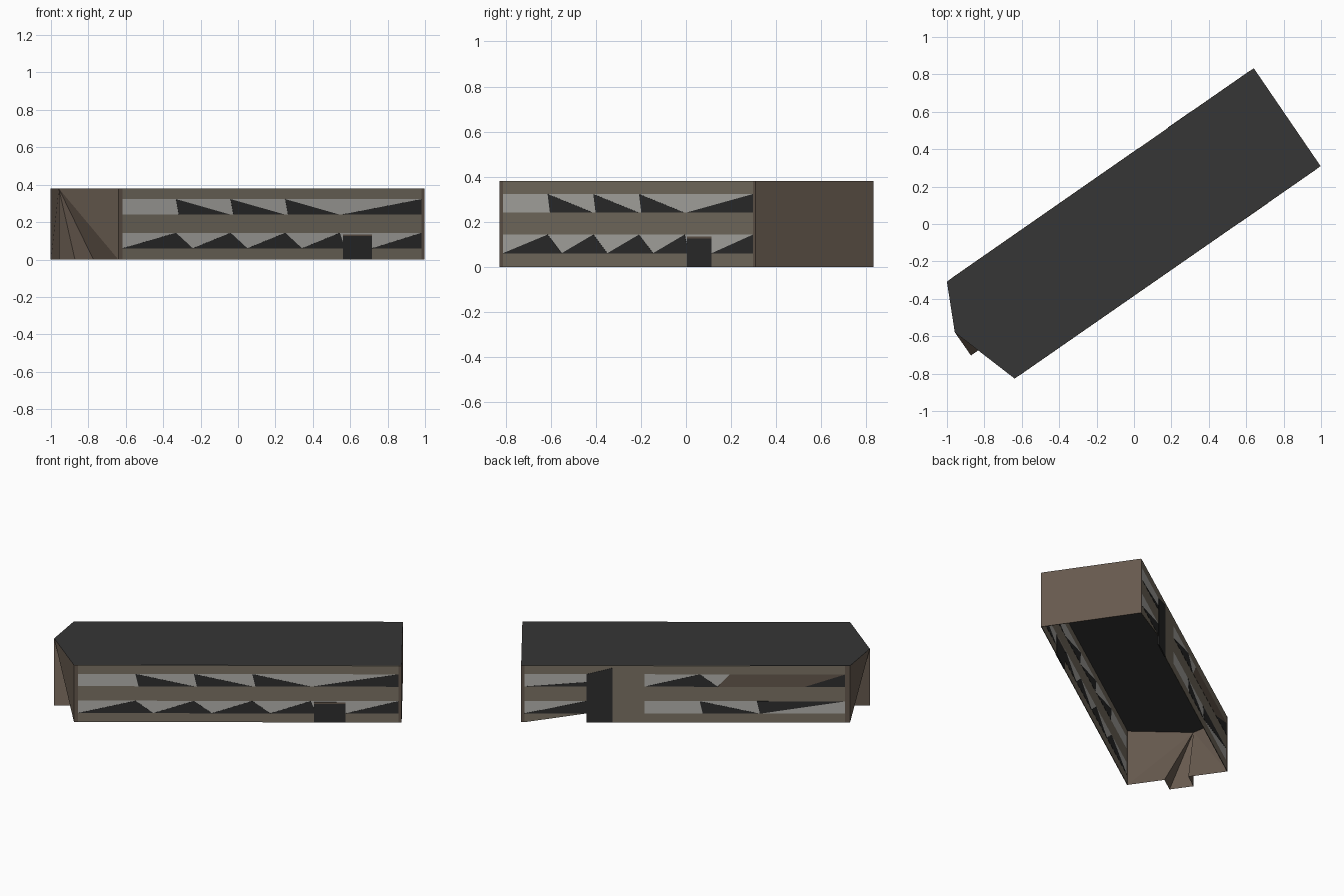
import bpy
import bmesh
from mathutils import Vector

cube = bpy.data.objects.get("Cube")
if cube:
    bpy.data.objects.remove(cube)


def material(name, rgb):
    lin = [((c / 255 + 0.055) / 1.055) ** 2.4 for c in rgb] + [1.0]
    m = bpy.data.materials.new(name)
    m.use_nodes = True
    m.diffuse_color = lin
    m.node_tree.nodes["Principled BSDF"].inputs["Base Color"].default_value = lin
    return m


ROOF = material("roof charcoal", (54, 54, 54))
DARK = material("dark glass", (46, 46, 46))
LIGHT = material("pale glass", (181, 180, 175))
TAUPE = material("taupe cladding", (124, 116, 102))
BROWN = material("brown cladding", (102, 89, 78))

HEIGHT = 0.38
LOW = (0.06, 0.143)      # lower window band
HIGH = (0.24, 0.323)     # upper window band

# Plan corners
A = Vector((-0.64, -0.825, 0))
B = Vector((0.995, 0.31, 0))
C = Vector((0.64, 0.83, 0))
D = Vector((-1.0, -0.31, 0))
UP = Vector((0, 0, HEIGHT))


def mesh_object(name, mat, points, faces):
    me = bpy.data.meshes.new(name)
    me.from_pydata([tuple(p) for p in points], [], faces)
    me.materials.append(mat)
    ob = bpy.data.objects.new(name, me)
    bpy.context.collection.objects.link(ob)
    return ob


def slab(name, mat, points, offset):
    """Thin prism around a flat outline, reaching offset to each side."""
    n = len(points)
    pts = [p - offset for p in points] + [p + offset for p in points]
    faces = [list(range(n))[::-1], list(range(n, 2 * n))]
    faces += [[i, (i + 1) % n, (i + 1) % n + n, i + n] for i in range(n)]
    ob = mesh_object(name, mat, pts, faces)
    bm = bmesh.new()
    bm.from_mesh(ob.data)
    bmesh.ops.recalc_face_normals(bm, faces=bm.faces)
    bm.to_mesh(ob.data)
    bm.free()


class Wall:
    """Long wall; outlines are given as (x, z) on its vertical plane."""

    def __init__(self, name, start, end):
        self.name, self.start = name, start
        self.slope = (end.y - start.y) / (end.x - start.x)
        self.normal = Vector((self.slope, -1, 0)).normalized()

    def plate(self, part, mat, outline, half=0.002):
        pts = [Vector((x, self.start.y + (x - self.start.x) * self.slope, z))
               for x, z in outline]
        slab(self.name + "_" + part, mat, pts, self.normal * half)

    def rect(self, part, mat, x0, x1, z0, z1, half=0.002):
        self.plate(part, mat, [(x0, z0), (x1, z0), (x1, z1), (x0, z1)], half)

    def panes(self, part, outlines, mat=DARK):
        for o in outlines:
            self.plate(part, mat, o, 0.003)


l0, l1 = LOW
h0, h1 = HIGH

# Front wall: cladding bands, window bands, corner strips
front = Wall("front", A, B)
x0, x1 = -0.62, 0.98
for z0, z1 in ((0, l0), (l1, h0), (h1, HEIGHT)):
    front.rect("cladding", TAUPE, x0, x1, z0, z1)
for z0, z1 in (LOW, HIGH):
    front.rect("window_band", LIGHT, x0, x1, z0, z1)
front.rect("corner_strip", BROWN, A.x, x0, 0, HEIGHT)
front.rect("corner_strip", BROWN, x1, B.x, 0, HEIGHT)

# Front dark panes: slanted halves of each window
step = 0.292
for i in range(3):
    x = -0.333 + i * step
    front.panes("upper_pane", [[(x, h1), (x + 0.015, h0), (x + step, h0)]])
for i in range(4):
    x = -0.333 + i * step
    left = x0 if i == 0 else x - 0.203
    right = min(x + 0.09, 0.57)
    front.panes("lower_pane", [[(left, l0), (right, l0), (x, l1)]])
front.panes("end_pane", [[(0.55, h0), (x1, h0), (x1, h1)],
                         [(0.715, l0), (x1, l0), (x1, l1)]])
front.rect("door", DARK, 0.56, 0.715, 0, 0.125, 0.004)
front.rect("door_lintel", BROWN, 0.56, 0.715, 0.125, 0.135, 0.004)

# Back wall: two window groups either side of a tall doorway
back = Wall("back", D, C)
w0, w1, d0, d1, w2, w3 = -0.975, 0.025, 0.185, 0.315, 0.315, 0.625
back.rect("top_cladding", TAUPE, w0, w3, h1, HEIGHT)
back.rect("middle_cladding", TAUPE, w0, w3, l1, h0)
back.rect("base_cladding", TAUPE, w0, d0, 0, l0)
back.plate("base_corner", TAUPE, [(w3, 0), (w3, l0), (w2, l0)])
for z0, z1 in (LOW, HIGH):
    back.rect("pier", TAUPE, w1, d0, z0, z1)
    back.rect("window_band", LIGHT, w0, w1, z0, z1)
    back.rect("window_band", LIGHT, w2, w3, z0, z1)
back.rect("corner_strip", BROWN, D.x, w0, 0, HEIGHT)
back.rect("corner_strip", BROWN, w3, C.x, 0, HEIGHT)
back.plate("door", DARK, [(d0, 0), (d1, 0), (d1, h1), (d0, 0.365)], 0.004)
back.panes("pane", [
    [(w1, h0), (-0.25, h1), (-0.34, h0)],
    [(-0.775, h0), (w0, h0), (w0, h1)],
    [(-0.25, l1), (-0.265, l0), (-0.55, l0)],
    [(-0.535, l1), (w0, l1), (-0.55, l0)],
    [(w3, l0), (w2, l0), (w2, l1)],
    [(w3, h0), (w2, h0), (w2, 0.27)],
])
back.panes("brown_pane", [[(-0.40, h1), (w0, h1), (-0.775, h0), (-0.34, h0)]], BROWN)

# Plain end wall
slab("plain_end_wall", BROWN, [B, C, C + UP, B + UP],
     (B - A).normalized() * 0.002)

# Porch end: stepped at the ground, folded up to one roof point
out = (A - B).normalized() * 0.12
p1 = A.lerp(D, 0.37)
p4 = A.lerp(D, 0.61)
p2, p3 = p1 + out, p4 + out
peak = p3 + UP
mesh_object("porch_end_wall", BROWN,
            [A, p1, p2, p3, p4, D, D + UP, peak, A + UP],
            [(0, 8, 7), (0, 7, 1), (1, 7, 2), (2, 7, 3),
             (3, 7, 4), (4, 7, 5), (5, 7, 6)])

# Flat roof
roof_z = Vector((0, 0, HEIGHT - 0.001))
slab("roof", ROOF, [p + roof_z for p in (A, B, C, D, p3)], Vector((0, 0, 0.002)))
